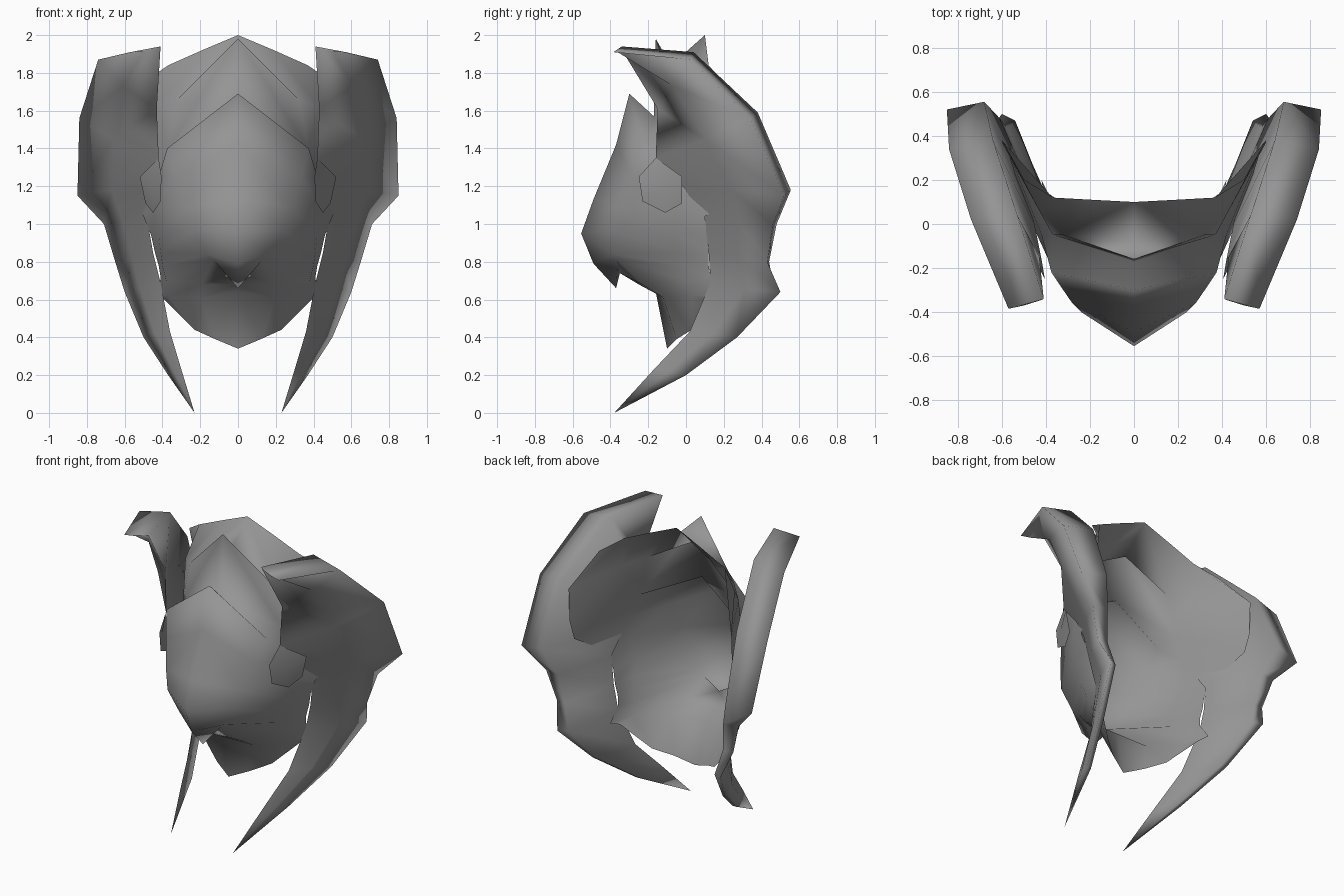
import bpy
import bmesh
import math
from mathutils import Vector

default_cube = bpy.data.objects.get("Cube")
if default_cube:
    bpy.data.objects.remove(default_cube, do_unlink=True)

# One plain grey for the whole mask
GREY = (0.30, 0.30, 0.30, 1.0)
grey_material = bpy.data.materials.new("mid grey")
grey_material.use_nodes = True
grey_material.diffuse_color = GREY
shader = grey_material.node_tree.nodes["Principled BSDF"]
shader.inputs["Base Color"].default_value = GREY
shader.inputs["Roughness"].default_value = 0.8


def finish(name, mesh_builder, smooth_angle=130):
    """Turn a bmesh into a mirrored, shaded object."""
    bmesh.ops.remove_doubles(mesh_builder, verts=mesh_builder.verts, dist=0.0005)
    bmesh.ops.recalc_face_normals(mesh_builder, faces=mesh_builder.faces)
    mesh = bpy.data.meshes.new(name)
    mesh_builder.to_mesh(mesh)
    mesh_builder.free()
    mesh.materials.append(grey_material)
    part = bpy.data.objects.new(name, mesh)
    bpy.context.collection.objects.link(part)
    mirror = part.modifiers.new("mirror", "MIRROR")
    mirror.use_clip = True
    bpy.ops.object.select_all(action="DESELECT")
    part.select_set(True)
    bpy.context.view_layer.objects.active = part
    bpy.ops.object.modifier_apply(modifier=mirror.name)
    bpy.ops.object.shade_smooth_by_angle(angle=math.radians(smooth_angle))


def loft(name, sections, closed=False):
    """Skin neighbouring cross-sections; closed sections form a tube."""
    builder = bmesh.new()
    rows = [[builder.verts.new(point) for point in row] for row in sections]
    for upper, lower in zip(rows, rows[1:]):
        count = len(upper)
        for i in range(count if closed else count - 1):
            j = (i + 1) % count
            builder.faces.new((upper[i], upper[j], lower[j], lower[i]))
    if closed:
        builder.faces.new(rows[0])
    finish(name, builder)


# Forehead: rim, valley, raised brow and the step under it,
# each row running from the centre line to the open back edge
brow_end, brow_side, brow_back = (.32, -.05, 1.66), (.43, .06, 1.62), (.6, .38, 1.54)
temple, temple_back = (.37, -.05, 1.4), (.6, .37, 1.32)
forehead = [
    [(0, .1, 2), (.19, .11, 1.92), (.37, .12, 1.84), (.5, .2, 1.75)],
    [(0, -.08, 1.84), brow_end, brow_side, brow_back],
    [(0, -.16, 1.98), brow_end, brow_side, brow_back],
    [(0, -.17, 1.57), temple, temple, temple_back],
]

# Ridged beak: centre ridge, fold, side and back edge
beak = [
    [(0, -.3, 1.69), (.375, -.22, 1.4), temple, temple_back],
    [(0, -.37, 1.42), (.335, -.28, 1.25), (.42, -.05, 1.25), (.58, .35, 1.2)],
    [(0, -.49, 1.13), (.28, -.36, 1.09), (.44, -.05, 1.1), (.5, .1, 1.04)],
    [(0, -.555, .95), (.24, -.4, .97), (.42, -.06, .95), (.46, .11, .94)],
    [(0, -.49, .79), (.17, -.38, .84), (.41, -.04, .85), (.44, .12, .85)],
    [(0, -.37, .66), (.13, -.36, .81), (.4, -.02, .78), (.42, .12, .78)],
]

# Jaw tucked behind the beak tip
jaw = [
    [(0, -.35, .74), (.13, -.36, .81), (.4, -.02, .78), (.42, .12, .78)],
    [(0, -.25, .68), (.19, -.23, .68), (.38, 0, .7), (.41, .13, .72)],
    [(0, -.16, .64), (.2, -.12, .61), (.37, .03, .62), (.42, .2, .62)],
    [(0, -.1, .34), (.12, -.05, .39), (.23, .03, .44), (.39, .14, .6)],
]
loft("mask_shell", forehead + beak + jaw)

# Tapering side horns: front edge, slight bulge, outer rim and inner rim
horn_sections = [
    [(.42, -.345, 1.93), (.5, -.37, 1.915), (.57, -.385, 1.91), (.41, -.34, 1.94)],
    [(.43, -.15, 1.61), (.61, -.07, 1.73), (.74, .02, 1.87), (.53, .04, 1.91)],
    [(.42, -.16, 1.35), (.66, .1, 1.45), (.84, .34, 1.56), (.64, .38, 1.59)],
    [(.45, -.01, 1.19), (.67, .24, 1.18), (.85, .52, 1.15), (.68, .555, 1.18)],
    [(.48, .1, 1.02), (.61, .28, 1.01), (.71, .46, 1), (.61, .48, 1)],
    [(.45, .12, .85), (.56, .27, .82), (.65, .43, .8), (.58, .44, .8)],
    [(.41, .13, .69), (.52, .31, .66), (.6, .5, .64), (.54, .47, .64)],
    [(.36, .02, .43), (.44, .14, .42), (.5, .27, .4), (.46, .27, .4)],
    [(.3, -.17, .23), (.34, -.09, .22), (.37, 0, .2), (.34, 0, .2)],
    [(.23, -.38, 0)] * 4,
]
loft("side_horns", horn_sections, closed=True)

# Cheek tabs growing from the front edge of the horns
tab_outline = [(.42, -.16, 1.35), (.405, -.25, 1.25), (.41, -.23, 1.12),
               (.45, -.11, 1.06), (.49, -.02, 1.11), (.52, -.02, 1.25)]
builder = bmesh.new()
rim = [builder.verts.new(point) for point in tab_outline]
middle = sum((Vector(point) for point in tab_outline), Vector()) / len(tab_outline)
hub = builder.verts.new(middle + Vector((.01, -.01, 0)))
for a, b in zip(rim, rim[1:] + rim[:1]):
    builder.faces.new((a, b, hub))
finish("cheek_tabs", builder)
